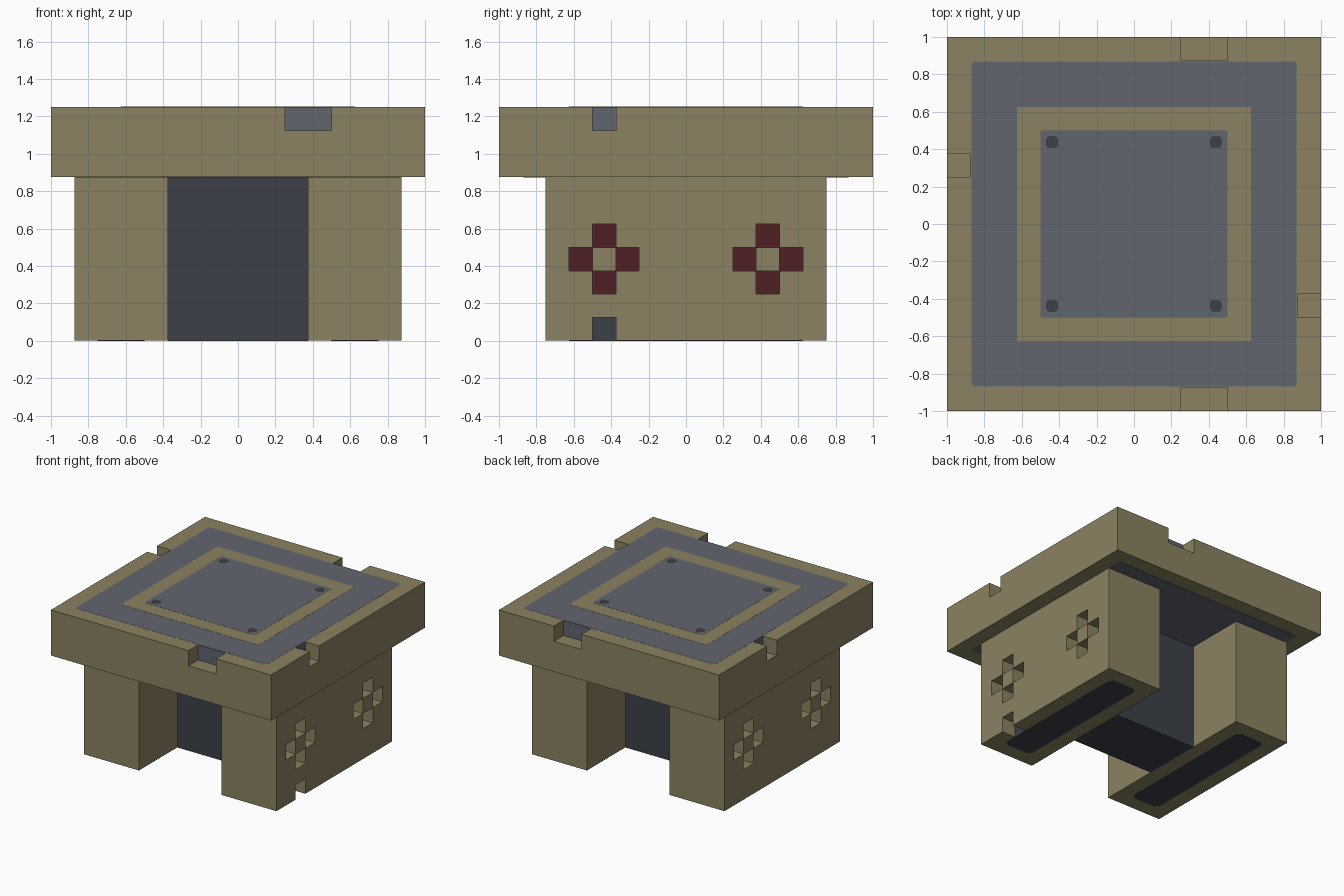
import bpy, bmesh
from mathutils import Vector

if "Cube" in bpy.data.objects:
    bpy.data.objects.remove(bpy.data.objects["Cube"])


def material(name, r, g, b):
    lin = lambda c: ((c / 255 + 0.055) / 1.055) ** 2.4
    m = bpy.data.materials.new(name)
    m.diffuse_color = (lin(r), lin(g), lin(b), 1)
    m.use_nodes = True
    m.node_tree.nodes["Principled BSDF"].inputs["Base Color"].default_value = m.diffuse_color
    return m


TAN = material("tan stone", 139, 130, 98)
GRAY = material("blue gray", 98, 101, 111)
DARK = material("dark slate", 60, 64, 71)
RED = material("dark red", 78, 32, 36)


def box(name, lo, hi, mat, corner=0.0, back=None):
    """Box between two corners; corner rounds upright edges, back=(direction, material) paints one side."""
    lo, hi = Vector(lo), Vector(hi)
    bm = bmesh.new()
    bmesh.ops.create_cube(bm, size=1)
    bmesh.ops.scale(bm, vec=hi - lo, verts=bm.verts)
    bmesh.ops.translate(bm, vec=(lo + hi) / 2, verts=bm.verts)
    if corner:
        upright = [e for e in bm.edges if abs(e.verts[0].co.z - e.verts[1].co.z) > 1e-6]
        bmesh.ops.bevel(bm, geom=upright, offset=corner, segments=1, affect='EDGES')
    bm.normal_update()
    mesh = bpy.data.meshes.new(name)
    mesh.materials.append(mat)
    if back:
        mesh.materials.append(back[1])
        for f in bm.faces:
            f.material_index = int(f.normal.dot(Vector(back[0])) > 0.9)
    bm.to_mesh(mesh)
    bm.free()
    ob = bpy.data.objects.new(name, mesh)
    bpy.context.collection.objects.link(ob)
    return ob


def cut(ob, cutters):
    """Carve the cutters out, keeping their colours on the new faces."""
    for c in cutters:
        mod = ob.modifiers.new("carve", 'BOOLEAN')
        mod.operation, mod.solver, mod.object = 'DIFFERENCE', 'EXACT', c
        mod.material_mode = 'TRANSFER'
    graph = bpy.context.evaluated_depsgraph_get()
    mesh = bpy.data.meshes.new_from_object(ob.evaluated_get(graph), depsgraph=graph)
    ob.modifiers.clear()
    ob.data = mesh
    for c in cutters:
        bpy.data.objects.remove(c)


def plate(name, half, z0, z1, mat, corner=0.0):
    return box(name, (-half, -half, z0), (half, half, z1), mat, corner)


U = 0.125          # block size
E = 0.05           # cutter overshoot

# Top slab with four rim notches
slab = plate("top_slab", 1, 0.875, 1.25, TAN)
cut(slab, [
    box("cut", (0.25, -1 - E, 1.125), (0.5, -0.875, 1.25 + E), TAN, back=((0, 1, 0), GRAY)),
    box("cut", (0.25, 0.875, 1.125), (0.5, 1 + E, 1.25 + E), TAN, back=((0, -1, 0), GRAY)),
    box("cut", (0.875, -0.5, 1.125), (1 + E, -0.375, 1.25 + E), TAN, back=((-1, 0, 0), GRAY)),
    box("cut", (-1 - E, 0.25, 1.125), (-0.875, 0.375, 1.25 + E), TAN, back=((1, 0, 0), GRAY)),
])

# Inlaid colours on the slab
plate("top_panel", 0.87, 1.249, 1.251, GRAY, 0.015)
plate("top_ring", 0.625, 1.249, 1.252, TAN)
plate("center_panel", 0.5, 1.249, 1.253, GRAY)
plate("underside_panel", 0.87, 0.873, 0.876, GRAY, 0.015)
for x in (-0.4375, 0.4375):
    for y in (-0.4375, 0.4375):
        box("corner_dot", (x - 0.032, y - 0.032, 1.249), (x + 0.032, y + 0.032, 1.254), DARK, 0.014)

# Dark core between the legs
box("core", (-0.375, -0.25, 0), (0.375, 0.25, 0.875), DARK)

# Legs with carved crosses on the outer sides
for s in (-1, 1):
    def span(a, b, y0, y1, z0, z1):
        xs = sorted((s * a, s * b))
        return (xs[0], y0, z0), (xs[1], y1, z1)

    leg = box("leg", *span(0.375, 0.875, -0.75, 0.75, 0.002, 0.875), TAN)
    inward = (-s, 0, 0)
    cutters = []
    for y in (-0.4375, 0.4375):
        for hy, hz in ((0.5 * U, 1.5 * U), (1.5 * U, 0.5 * U)):
            cutters.append(box("cut", *span(0.75, 0.875 + E, y - hy, y + hy, 0.4375 - hz, 0.4375 + hz),
                               TAN, back=(inward, RED)))
        box("cross_center", *span(0.75, 0.875, y - U / 2, y + U / 2, 0.375, 0.5), TAN)
    if s > 0:  # small notch at the foot of the right leg
        cutters.append(box("cut", *span(0.75, 0.875 + E, -0.5, -0.375, -E, 0.125),
                           TAN, back=(inward, DARK)))
    cut(leg, cutters)
    box("foot_pad", *span(0.5, 0.75, -0.625, 0.625, 0, 0.003), DARK, 0.03)
